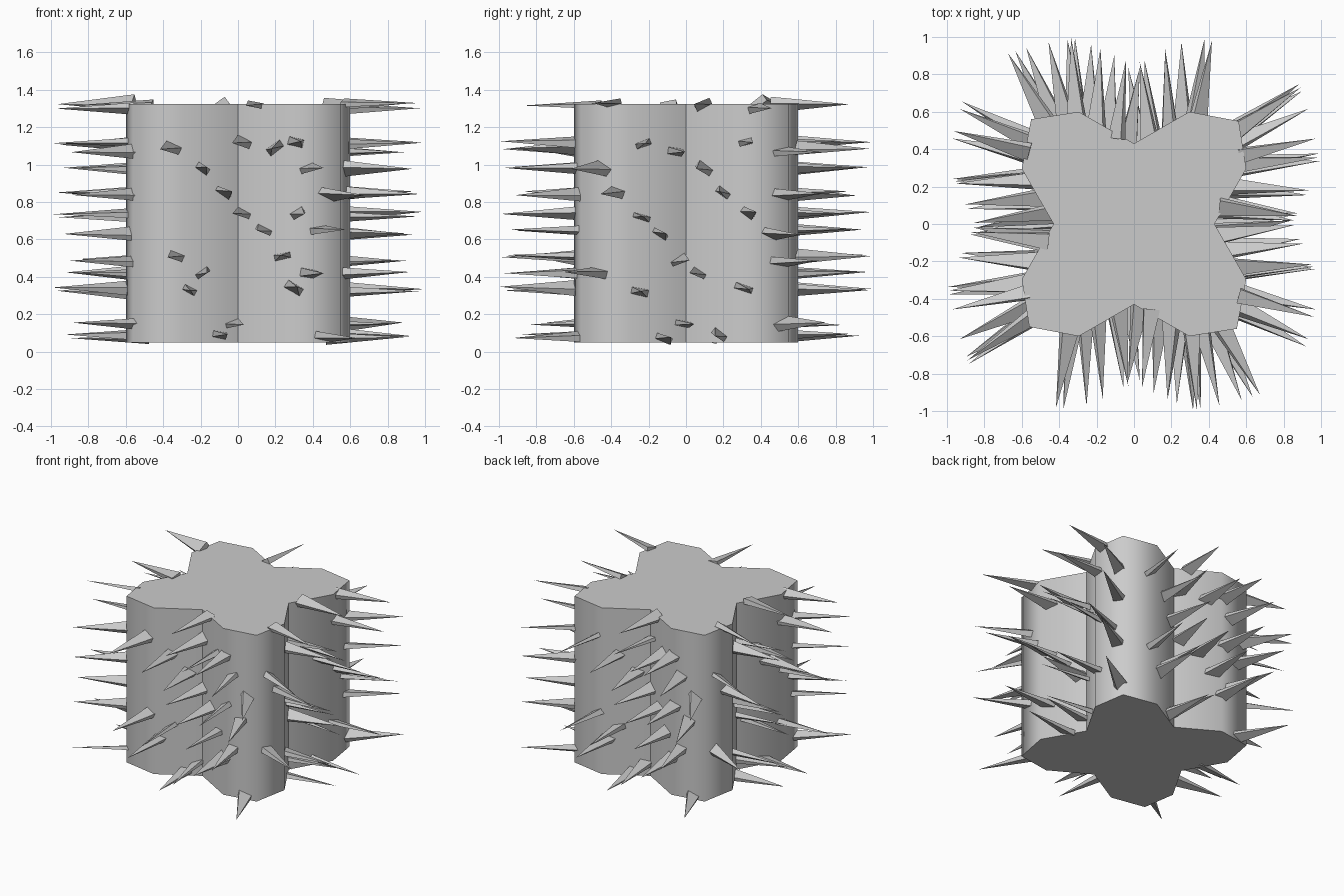
import bpy, bmesh, math, random
from mathutils import Vector, Matrix

if "Cube" in bpy.data.objects:
    bpy.data.objects.remove(bpy.data.objects["Cube"], do_unlink=True)
random.seed(4)

BOTTOM, TOP = 0.05, 1.325
LOBE = 0.285

grey = bpy.data.materials.new("plain_grey")
grey.use_nodes = True
grey.diffuse_color = (0.6, 0.6, 0.6, 1)
grey.node_tree.nodes["Principled BSDF"].inputs["Base Color"].default_value = (0.6, 0.6, 0.6, 1)


def finish(bm, name):
    bmesh.ops.recalc_face_normals(bm, faces=bm.faces)
    mesh = bpy.data.meshes.new(name)
    bm.to_mesh(mesh)
    bm.free()
    mesh.materials.append(grey)
    obj = bpy.data.objects.new(name, mesh)
    bpy.context.collection.objects.link(obj)
    return obj


# Four-lobed column: one quarter of the outline, turned four times
quarter = [(0.0, -0.43), (0.295, -0.6), (0.55, -0.56), (0.6, -0.295)]
bm = bmesh.new()
outline = []
for turn in range(4):
    spin = Matrix.Rotation(turn * math.pi / 2, 3, 'Z')
    outline += [bm.verts.new(spin @ Vector((x, y, BOTTOM))) for x, y in quarter]
base = bm.faces.new(outline)
extruded = bmesh.ops.extrude_face_region(bm, geom=[base], use_keep_orig=True)
lifted = [v for v in extruded["geom"] if isinstance(v, bmesh.types.BMVert)]
bmesh.ops.translate(bm, verts=lifted, vec=(0, 0, TOP - BOTTOM))
bmesh.ops.recalc_face_normals(bm, faces=bm.faces)
for f in bm.faces:
    f.smooth = abs(f.normal.z) < 0.5
for e in bm.edges:
    # rims and valley creases stay sharp, lobes are rounded
    a, b = e.verts
    valley = a.co.xy.length < 0.5 and b.co.xy.length < 0.5
    e.smooth = not (valley or abs(a.co.z - b.co.z) < 0.01)
finish(bm, "column")


# Wedge-shaped spike growing out of the front, then turned to its side
def add_spike(bm, x, z, spin):
    ax = abs(x)
    depth = 0.43 + 0.567 * ax if ax < 0.3 else 0.6 - 0.18 * (ax - 0.3)
    off = ax - LOBE
    lean = math.radians(150 * off if off > 0 else 35 * off)
    lean = math.copysign(lean, x * off) if x else 0
    axis = Vector((math.sin(lean), -math.cos(lean), random.uniform(-0.02, 0.02)))
    axis.normalize()
    side = axis.cross(Vector((0, 0, 1))).normalized()
    up = side.cross(axis)
    roll = math.radians(random.uniform(8, 38)) * random.choice((-1, 1, 1))
    wide = side * math.cos(roll) + up * math.sin(roll)
    thin = up * math.cos(roll) - side * math.sin(roll)
    root = Vector((x, -depth, z)) - axis * 0.025
    w, t = random.uniform(0.038, 0.05), random.uniform(0.014, 0.024)
    ring = [bm.verts.new(spin @ (root + wide * w * i + thin * t * j))
            for i, j in ((-1, -1), (1, -1), (1, 1), (-1, 1))]
    tip = bm.verts.new(spin @ (root + axis * 0.42))
    bm.faces.new(ring)
    for i in range(4):
        bm.faces.new((ring[i], ring[(i + 1) % 4], tip))


# Spike places as (sideways, height), for two neighbouring sides
front_places = [
    (.09, 1.32), (-.35, 1.09), (.03, 1.12), (.2, 1.09), (.31, 1.12),
    (-.19, .98), (.37, .98), (-.08, .85), (.48, .84), (.03, .74),
    (.32, .74), (.14, .65), (.43, .65), (-.33, .51), (.24, .51),
    (-.19, .42), (.37, .42), (-.26, .33), (.3, .34), (-.1, .09),
    (-.03, .15), (.46, .08)]
right_places = [
    (-.39, 1.33), (.09, 1.32), (.37, 1.30), (-.23, 1.11), (-.06, 1.07),
    (.32, 1.12), (.51, 1.07), (-.45, .98), (.1, .98), (-.37, .85),
    (.2, .85), (.51, .84), (-.24, .72), (.33, .74), (-.14, .63),
    (.45, .63), (-.04, .49), (.5, .48), (-.47, .42), (.07, .42),
    (-.25, .32), (.31, .34), (-.02, .15), (-.12, .07), (.18, .09),
    (.52, .15)]

sides = ["front_spikes", "right_spikes", "back_spikes", "left_spikes"]
for turn, name in enumerate(sides):
    spin = Matrix.Rotation(turn * math.pi / 2, 3, 'Z')
    bm = bmesh.new()
    for x, z in (front_places, right_places)[turn % 2]:
        add_spike(bm, x, z, spin)
    finish(bm, name)
